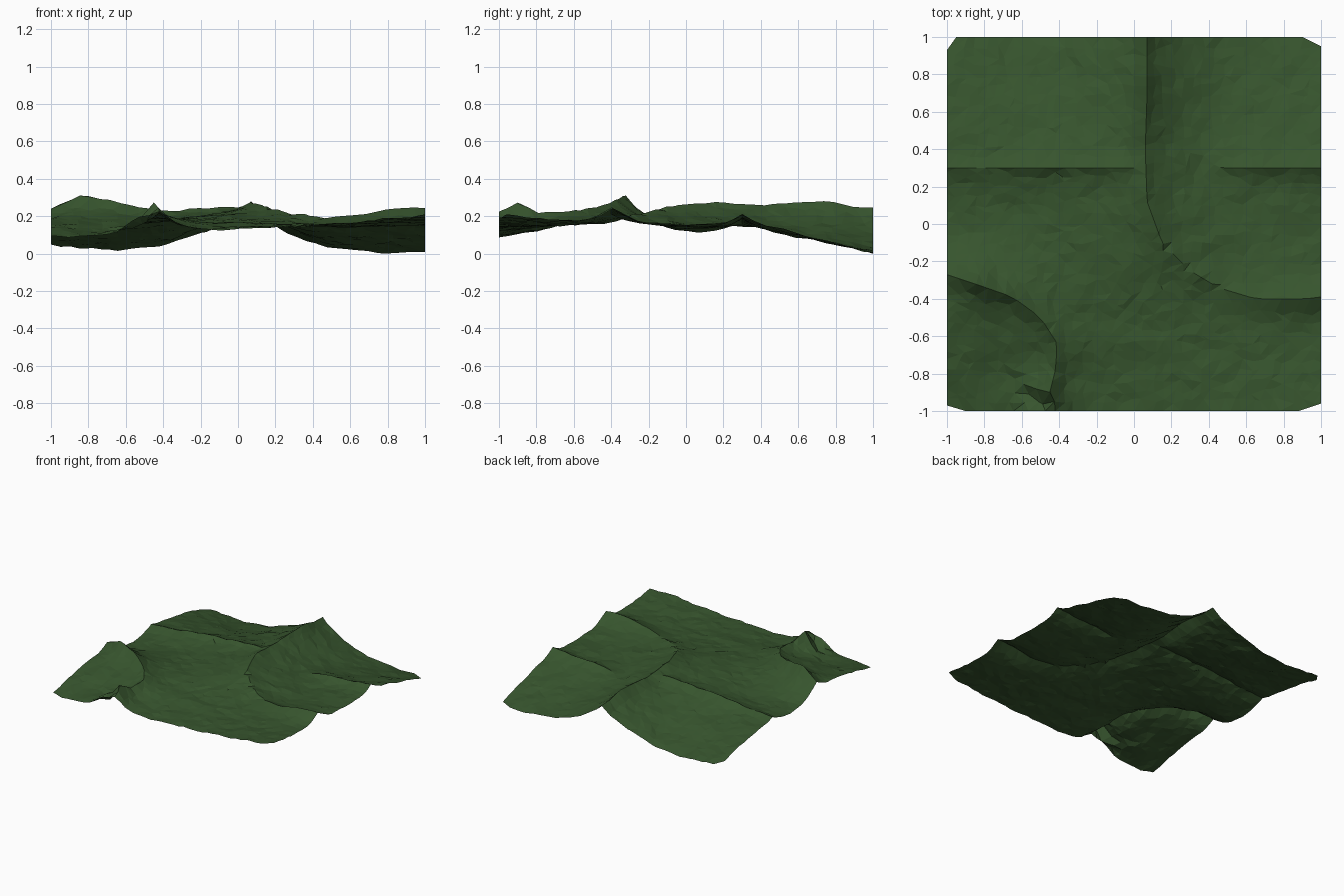
import bpy, bmesh, math, random
from mathutils import Vector, noise

cube = bpy.data.objects.get("Cube")
if cube:
    bpy.data.objects.remove(cube, do_unlink=True)

random.seed(4)
CELLS = 38
STEP = 2 / CELLS
RIDGE_WIDTH = 0.11

# Broad ground heights in hundredths: rows run front to back, columns left to right on x
GROUND = [
    [10, 9, 14, 17, 22],
    [18, 18, 18, 16, 17],
    [12, 17, 22, 16, 16],
    [14, 14, 19, 11, 13],
    [5, 4, 14, 4, 1],
]

# Crest lines as (x, y, z) points
RIDGES = [
    # long crest that curves from the back edge to the +x edge
    [(.07, 1, .26), (.07, .7, .29), (.06, .4, .27), (.07, .12, .28), (.15, -.1, .265),
     (.3, -.25, .23), (.45, -.34, .205), (.65, -.4, .22), (.92, -.4, .265), (1, -.39, .255)],
    # crest around the front corner hill
    [(-1, -.27, .25), (-.85, -.32, .32), (-.65, -.39, .29), (-.5, -.5, .25),
     (-.41, -.64, .24), (-.42, -.78, .23), (-.45, -.9, .28), (-.4, -1, .24), (-.55, -1, .2)],
    # low straight crests
    [(-1, .3, .18), (-.7, .3, .21), (-.4, .3, .24), (.05, .3, .265)],
    [(.5, .3, .18), (1, .3, .22)],
]


def spline(values, t):
    """Catmull-Rom value along evenly spaced numbers, t from 0 to 1."""
    last = len(values) - 1
    i = min(int(t * last), last - 1)
    f = t * last - i
    b, c = values[i], values[i + 1]
    a = values[i - 1] if i else 2 * b - c
    d = values[i + 2] if i + 2 <= last else 2 * c - b
    return b + f * (c - a + f * (2 * a - 5 * b + 4 * c - d + f * (3 * (b - c) + d - a))) / 2


def nearest_on_ridge(ridge, p):
    """Distance to a crest line in plan, and the nearest crest point."""
    spots = []
    for start, end in zip(ridge, ridge[1:]):
        a, b = Vector(start), Vector(end)
        span = (b - a).xy
        t = max(0, min(1, (p - a.xy).dot(span) / span.length_squared))
        spot = a.lerp(b, t)
        spots.append(((p - spot.xy).length, spot))
    return min(spots, key=lambda s: s[0])


def height(p):
    rows = [spline(row, (p.x + 1) / 2) for row in GROUND]
    z = spline(rows, (p.y + 1) / 2) / 100
    lift = 0
    for ridge in RIDGES:
        dist, crest = nearest_on_ridge(ridge, p)
        lift = max(lift, (crest.z - z) * math.exp(-dist / RIDGE_WIDTH))
    bumps = noise.noise(Vector((p.x * 7, p.y * 7, 0))) * 0.01
    return z + lift + bumps + random.uniform(-0.004, 0.004)


def scatter(co):
    """Jitter a grid point in plan, or pull it onto a crest it lies beside."""
    p = co.xy
    for axis in range(2):
        if abs(co[axis]) < 0.999:
            p[axis] += random.uniform(-0.32, 0.32) * STEP
    dist, crest = min((nearest_on_ridge(r, co.xy) for r in RIDGES), key=lambda s: s[0])
    if dist < STEP * 0.52:
        p = crest.xy
    # border points stay on the border
    for axis in range(2):
        if abs(co[axis]) > 0.999:
            p[axis] = co[axis]
        else:
            p[axis] = max(0.3 * STEP - 1, min(1 - 0.3 * STEP, p[axis]))
    return p


# Ground sheet: irregular faceted grid
bm = bmesh.new()
bmesh.ops.create_grid(bm, x_segments=CELLS, y_segments=CELLS, size=1)
for v in bm.verts:
    p = scatter(v.co)
    v.co = (p.x, p.y, height(p))
bmesh.ops.triangulate(bm, faces=bm.faces[:], quad_method='SHORT_EDGE')

# Clipped corners: sign of x and y, then cut lengths along x and y
for sx, sy, cx, cy in [(-1, 1, .05, .07), (1, 1, .1, .05), (-1, -1, .1, .03), (1, -1, .12, .04)]:
    bmesh.ops.bisect_plane(
        bm, geom=bm.verts[:] + bm.edges[:] + bm.faces[:],
        plane_co=(sx * (1 - cx), sy, 0), plane_no=(sx * cy, sy * cx, 0), clear_outer=True)

# Rest the lowest point on the floor
low = min(v.co.z for v in bm.verts)
bmesh.ops.translate(bm, verts=bm.verts[:], vec=(0, 0, -low))
bm.normal_update()
mesh = bpy.data.meshes.new("terrain")
bm.to_mesh(mesh)
bm.free()

grass = bpy.data.materials.new("grass_green")
grass.use_nodes = True
color = (0.038, 0.09, 0.027, 1)
grass.diffuse_color = color
shader = next(n for n in grass.node_tree.nodes if n.type == 'BSDF_PRINCIPLED')
shader.inputs["Base Color"].default_value = color
shader.inputs["Roughness"].default_value = 0.9
mesh.materials.append(grass)

terrain = bpy.data.objects.new("terrain", mesh)
bpy.context.collection.objects.link(terrain)
